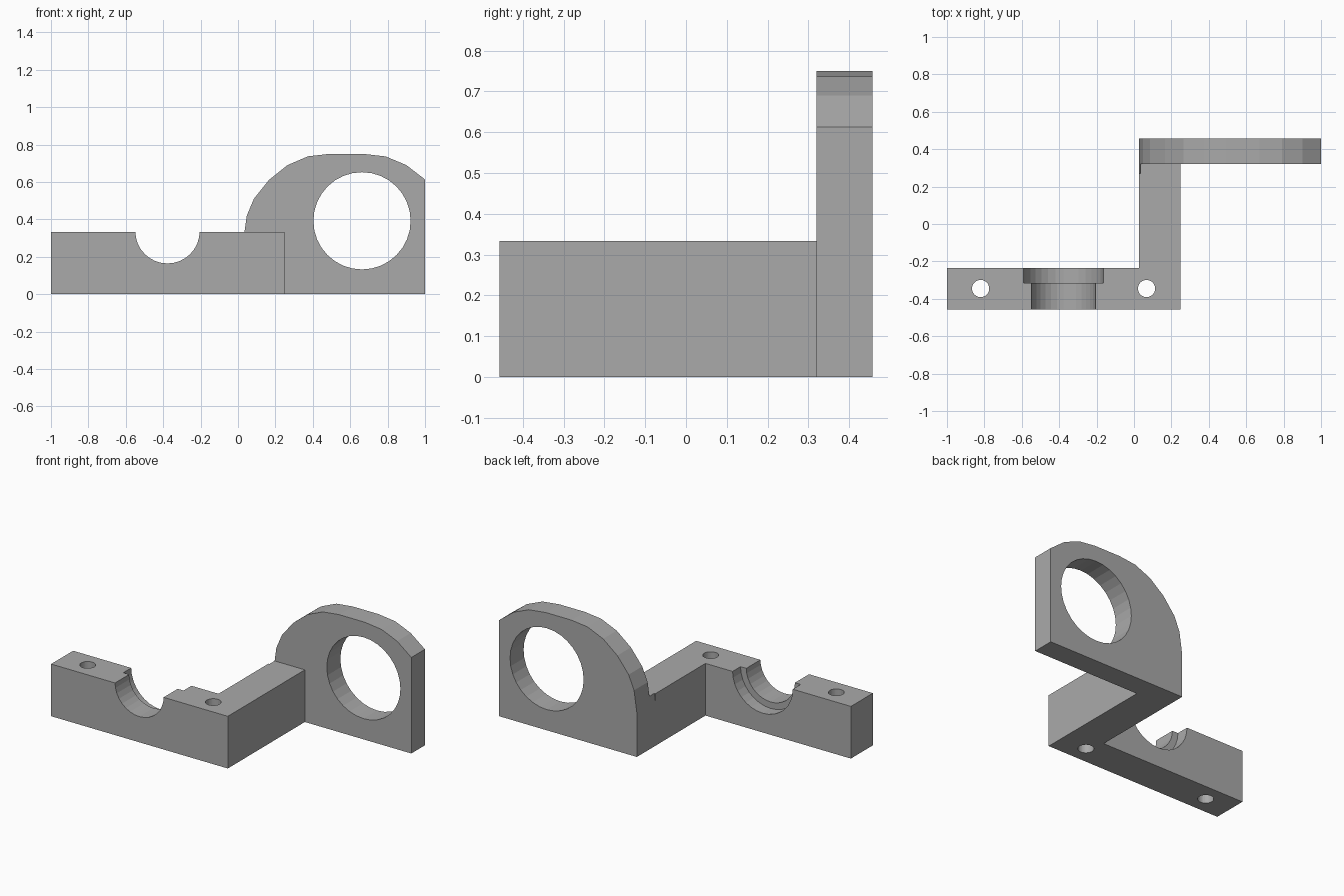
import bpy
from math import cos, sin, tau

old = bpy.data.objects.get("Cube")
if old:
    bpy.data.objects.remove(old, do_unlink=True)

grey = bpy.data.materials.new("plain_grey")
grey.use_nodes = True
colour = (0.4, 0.4, 0.4, 1)
grey.diffuse_color = colour
grey.node_tree.nodes["Principled BSDF"].inputs["Base Color"].default_value = colour


def prism(name, outline, axis, low, high):
    """Extrude a 2D outline along y (outline in x, z) or z (outline in x, y)."""
    def place(p, t):
        return (p[0], t, p[1]) if axis == "y" else (p[0], p[1], t)
    n = len(outline)
    verts = [place(p, t) for t in (low, high) for p in outline]
    faces = [tuple(reversed(range(n))), tuple(range(n, 2 * n))]
    faces += [(i, (i + 1) % n, n + (i + 1) % n, n + i) for i in range(n)]
    if axis == "y":
        faces = [f[::-1] for f in faces]
    mesh = bpy.data.meshes.new(name)
    mesh.from_pydata(verts, [], faces)
    mesh.materials.append(grey)
    obj = bpy.data.objects.new(name, mesh)
    bpy.context.collection.objects.link(obj)
    return obj


def circle(cx, cy, r, sides=32):
    return [(cx + r * cos(tau * i / sides), cy + r * sin(tau * i / sides))
            for i in range(sides)]


def combine(body, tool, operation):
    """Apply an exact boolean and remove its tool."""
    mod = body.modifiers.new(operation.lower(), "BOOLEAN")
    mod.operation = operation
    mod.solver = "EXACT"
    mod.object = tool
    bpy.context.view_layer.objects.active = body
    bpy.ops.object.modifier_apply(modifier=mod.name)
    bpy.data.objects.remove(tool, do_unlink=True)


FRONT, BAR_BACK, PLATE_FRONT, BACK = -0.457, -0.235, 0.32, 0.457
INNER, OUTER, TOP = 0.027, 0.248, 0.333

# L-shaped base: front bar and the arm running back to the plate
base = prism("clamp_bracket", [
    (-1, FRONT), (OUTER, FRONT), (OUTER, 0.4), (INNER, 0.4),
    (INNER, BAR_BACK), (-1, BAR_BACK)], "z", 0, TOP)

# Sliver cut where the plate curve runs into the arm
sliver = prism("sliver_cutter", [(INNER, 0.28), (0.037, 0.35), (0.01, 0.35), (0.01, 0.28)],
               "y", 0.27, 0.42)
combine(base, sliver, "DIFFERENCE")

# Upright plate with rounded top
plate = prism("upright_plate", [
    (INNER, 0), (1, 0), (1, 0.613), (0.9, 0.69), (0.79, 0.736), (0.67, 0.75),
    (0.49, 0.75), (0.375, 0.737), (0.265, 0.69), (0.165, 0.61), (0.085, 0.51),
    (0.047, 0.42), (0.0345, TOP), (INNER, 0.28)], "y", PLATE_FRONT, BACK)
combine(base, plate, "UNION")

# Cradle, its wider rear recess, the large plate hole and the screw holes
for outline, axis, low, high in [
        (circle(-0.377, TOP + 0.003, 0.172), "y", -0.6, -0.1),
        (circle(-0.377, TOP + 0.003, 0.213), "y", -0.315, -0.1),
        (circle(0.663, 0.392, 0.26), "y", 0.28, 0.6),
        (circle(-0.82, -0.345, 0.046), "z", -0.1, 0.5),
        (circle(0.067, -0.345, 0.046), "z", -0.1, 0.5)]:
    combine(base, prism("hole_cutter", outline, axis, low, high), "DIFFERENCE")
